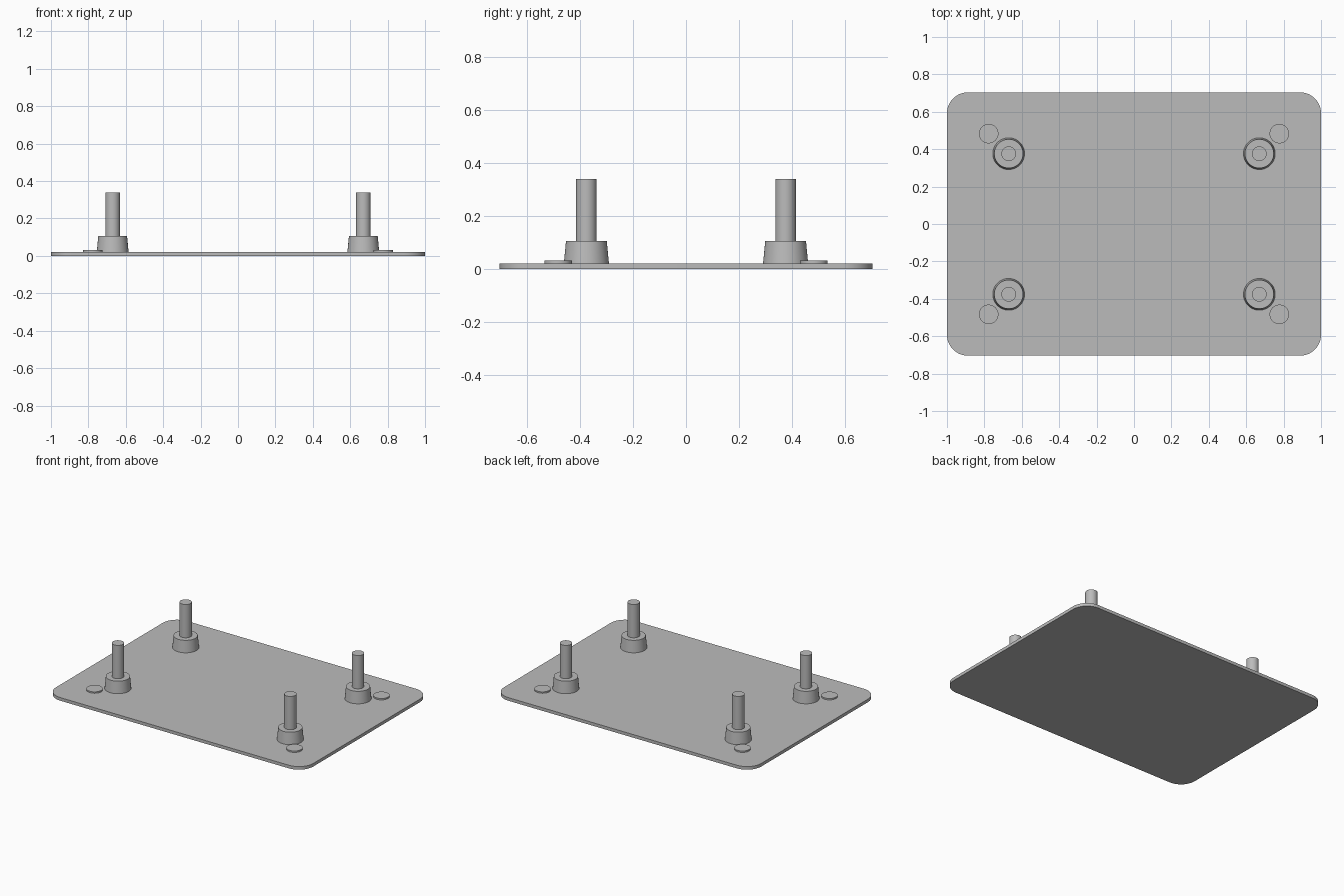
import bpy, bmesh, math

cube = bpy.data.objects.get("Cube")
if cube:
    bpy.data.objects.remove(cube)

COLOUR = (0.5, 0.5, 0.5, 1)
grey = bpy.data.materials.new("plain grey")
grey.use_nodes = True
grey.diffuse_color = COLOUR
grey.node_tree.nodes["Principled BSDF"].inputs["Base Color"].default_value = COLOUR

PLATE_TOP = 0.022


def finish(obj):
    obj.data.materials.append(grey)
    bpy.ops.object.select_all(action="DESELECT")
    obj.select_set(True)
    bpy.context.view_layer.objects.active = obj
    bpy.ops.object.shade_smooth_by_angle(angle=math.radians(30))


def round_part(name, x, y, z0, z1, r0, r1):
    """Upright cylinder or cone between two heights."""
    bpy.ops.mesh.primitive_cone_add(vertices=48, radius1=r0, radius2=r1,
                                    depth=z1 - z0, location=(x, y, (z0 + z1) / 2))
    obj = bpy.context.object
    obj.name = name
    finish(obj)


def rounded_plate(name, half_x, half_y, radius, height, steps=12):
    """Flat slab with rounded corners."""
    bm = bmesh.new()
    ring = []
    for corner, (sx, sy) in enumerate([(1, 1), (-1, 1), (-1, -1), (1, -1)]):
        for i in range(steps + 1):
            a = math.pi / 2 * (corner + i / steps)
            ring.append(bm.verts.new((sx * (half_x - radius) + radius * math.cos(a),
                                      sy * (half_y - radius) + radius * math.sin(a), 0)))
    base = bm.faces.new(ring)
    extruded = bmesh.ops.extrude_face_region(bm, geom=[base])
    top = [v for v in extruded["geom"] if isinstance(v, bmesh.types.BMVert)]
    bmesh.ops.translate(bm, verts=top, vec=(0, 0, height))
    bmesh.ops.recalc_face_normals(bm, faces=bm.faces)
    mesh = bpy.data.meshes.new(name)
    bm.to_mesh(mesh)
    bm.free()
    obj = bpy.data.objects.new(name, mesh)
    bpy.context.collection.objects.link(obj)
    finish(obj)


rounded_plate("base_plate", 1.0, 0.704, 0.112, PLATE_TOP)

# Tapered boss, post and low pad near each corner
for sx, side in ((1, "left"), (-1, "right")):
    for sy, end in ((-1, "front"), (1, "back")):
        tag = f"{end}_{side}"
        x, y = sx * 0.67, sy * 0.376
        round_part(f"boss_{tag}", x, y, PLATE_TOP, 0.106, 0.085, 0.077)
        round_part(f"post_{tag}", x, y, 0.106, 0.34, 0.039, 0.039)
        round_part(f"pad_{tag}", sx * 0.777, sy * 0.483, PLATE_TOP, 0.032, 0.052, 0.052)
